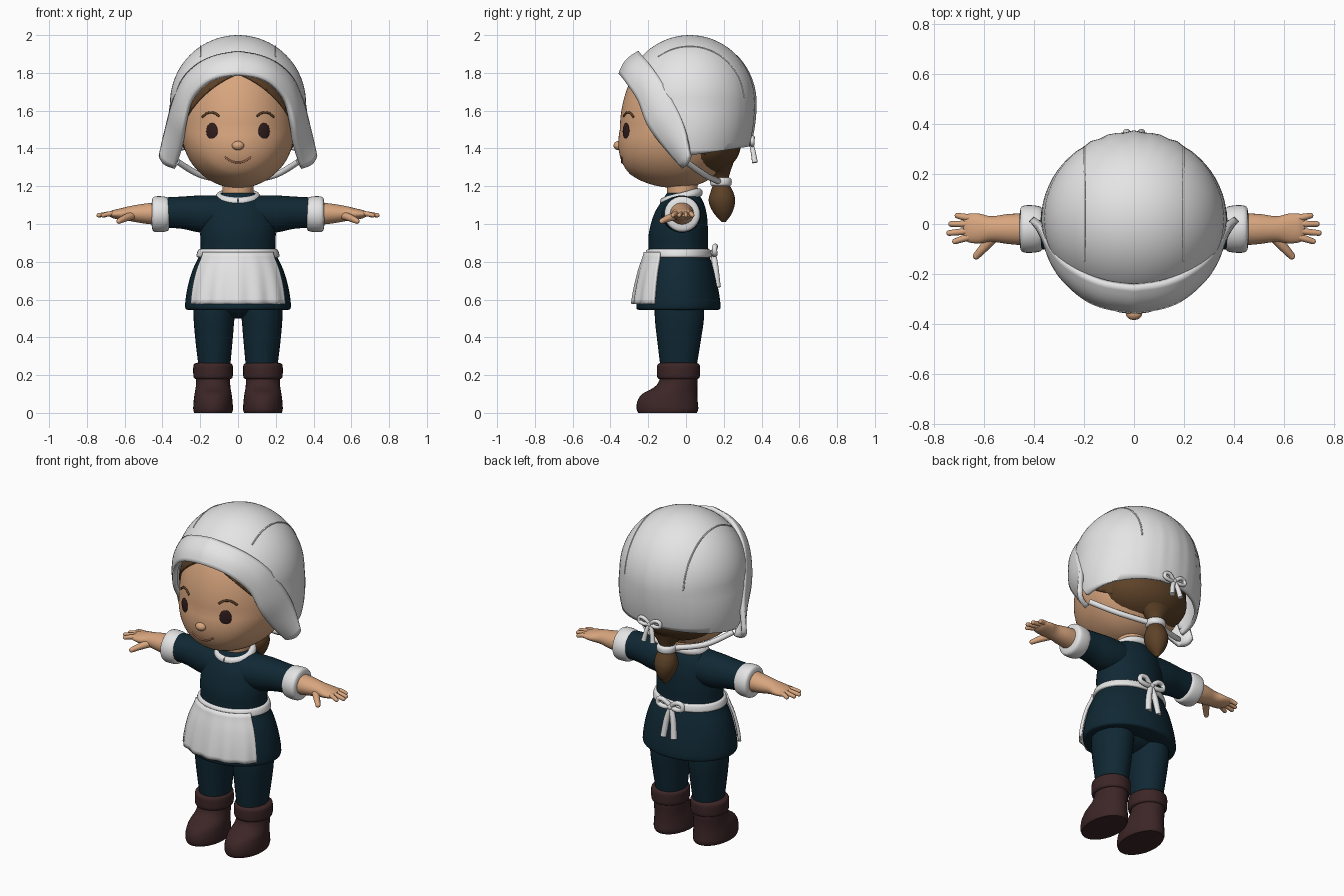
import bpy, bmesh
from math import sin, cos, pi, radians, sqrt
from mathutils import Vector, Matrix

if "Cube" in bpy.data.objects:
    bpy.data.objects.remove(bpy.data.objects["Cube"])


def material(name, *rgb):
    m = bpy.data.materials.new(name)
    m.use_nodes = True
    m.diffuse_color = (*rgb, 1)
    m.node_tree.nodes["Principled BSDF"].inputs["Base Color"].default_value = (*rgb, 1)
    return m


WHITE = material("white linen", .78, .78, .78)
SKIN = material("skin", .69, .38, .21)
LINE = material("lip line", .42, .18, .1)
NAVY = material("navy cloth", .005, .021, .034)
BOOT = material("boot leather", .046, .019, .02)
HAIR = material("brown hair", .11, .054, .021)
EYE = material("dark eye", .03, .012, .012)


def add_object(name, mesh, mat, thickness=0, mirror=False, angle=50):
    mesh.materials.clear()
    mesh.materials.append(mat)
    ob = bpy.data.objects.new(name, mesh)
    bpy.context.collection.objects.link(ob)
    bpy.ops.object.select_all(action='DESELECT')
    ob.select_set(True)
    bpy.context.view_layer.objects.active = ob
    bpy.ops.object.shade_smooth_by_angle(angle=radians(angle))
    if mirror:
        ob.modifiers.new("Mirror", 'MIRROR')
    if thickness:
        solid = ob.modifiers.new("Solidify", 'SOLIDIFY')
        solid.thickness, solid.offset = thickness, -1
    return ob


def from_bmesh(name, bm, mat, **options):
    bmesh.ops.recalc_face_normals(bm, faces=bm.faces)
    mesh = bpy.data.meshes.new(name)
    bm.to_mesh(mesh)
    bm.free()
    return add_object(name, mesh, mat, **options)


def spline(rows, steps=4):
    """Catmull-Rom interpolation of rows of numbers."""
    rows = [Vector(r) for r in rows]
    out = []
    for i in range(len(rows) - 1):
        p, a, b, q = rows[max(i - 1, 0)], rows[i], rows[i + 1], rows[min(i + 2, len(rows) - 1)]
        for t in (k / steps for k in range(steps)):
            out.append(.5 * (2 * a + (b - p) * t + (2 * p - 5 * a + 4 * b - q) * t * t
                             + (3 * a - p - 3 * b + q) * t ** 3))
    return out + [rows[-1]]


def surface(name, rows, mat, closed=False, **options):
    """Skin a grid of points; closed rows become a capped tube."""
    bm = bmesh.new()
    grid = [[bm.verts.new(p) for p in row] for row in rows]
    n = len(grid[0])
    for low, high in zip(grid, grid[1:]):
        for j in range(n if closed else n - 1):
            k = (j + 1) % n
            bm.faces.new((low[j], low[k], high[k], high[j]))
    if closed:
        bm.faces.new(grid[0])
        bm.faces.new(grid[-1])
    return from_bmesh(name, bm, mat, **options)


def loft(name, rings, mat, along_x=False, side=1, n=32):
    """Rings are (position, radius, radius, centre, centre) along z or x."""
    rows = []
    for p, a, b, c, d in spline(rings):
        turn = [2 * pi * i / n for i in range(n)]
        if along_x:
            rows.append([(side * p, c + a * cos(t), d + b * sin(t)) for t in turn])
        else:
            rows.append([(side * c + a * cos(t), d + b * sin(t), p) for t in turn])
    return surface(name, rows, mat, closed=True)


def ball(name, centre, radii, mat, turn=0):
    bm = bmesh.new()
    bmesh.ops.create_uvsphere(bm, u_segments=32, v_segments=20, radius=1)
    bm.transform(Matrix.Translation(centre) @ Matrix.Rotation(turn, 4, 'Z') @ Matrix.Diagonal((*radii, 1)))
    return from_bmesh(name, bm, mat)


def tube(name, points, radius, mat, taper=1, cyclic=False):
    curve = bpy.data.curves.new(name, 'CURVE')
    curve.dimensions, curve.bevel_depth, curve.bevel_resolution = '3D', radius, 3
    curve.use_fill_caps = True
    path = spline(points, 5)
    line = curve.splines.new('POLY')
    line.points.add(len(path) - 1)
    line.use_cyclic_u = cyclic
    for i, (pt, co) in enumerate(zip(line.points, path)):
        pt.co = (*co, 1)
        pt.radius = 1 + (taper - 1) * i / (len(path) - 1)
    ob = bpy.data.objects.new(name, curve)
    bpy.context.collection.objects.link(ob)
    mesh = bpy.data.meshes.new_from_object(ob.evaluated_get(bpy.context.evaluated_depsgraph_get()))
    bpy.data.objects.remove(ob)
    return add_object(name, mesh, mat)


def bow(name, centre, size, tail, radius):
    c = Vector(centre)
    ball(name + "_knot", c, (radius * 1.5,) * 3, WHITE)
    for side, word in ((1, "left"), (-1, "right")):
        loop = [(0, 0, 0), (.6, .15, .5), (1.1, .1, .45), (1.15, .1, .05), (.6, .1, -.1), (0, 0, 0)]
        tube(f"{name}_{word}_loop", [c + Vector((side * x, y, z)) * size for x, y, z in loop], radius, WHITE)
        ends = [(0, 0, 0), (.3 * size, .01, -tail * .4), (.5 * size, .02, -tail)]
        tube(f"{name}_{word}_tail", [c + Vector((side * x, y, z)) for x, y, z in ends], radius, WHITE, 1.4)


# Head: a sphere with a full lower face
HEAD = Vector((0, -.04, 1.5))


def head_point(p, scale=1):
    z = p.z * (.45 if p.z > 0 else .31)
    y = .31 * p.y - .24 * max(0, -z) * min(1, max(0, -p.y) * 1.5)
    return HEAD + Vector((.3 * p.x, y, z)) * scale


def on_face(x, z, out=0):
    u, w = x / .3, (z - HEAD.z) / (.45 if z > HEAD.z else .31)
    p = head_point(Vector((u, -sqrt(1 - u * u - w * w), w)))
    return p + Vector((0, -out, 0))


def sphere_mesh(mapping):
    bm = bmesh.new()
    bmesh.ops.create_uvsphere(bm, u_segments=64, v_segments=40, radius=1)
    for v in bm.verts:
        v.co = mapping(v.co.copy())
    return bm


def cut(bm, point, normal):
    """Remove everything on the side the normal points to."""
    bmesh.ops.bisect_plane(bm, geom=bm.verts[:] + bm.edges[:] + bm.faces[:], dist=1e-5,
                           plane_co=point, plane_no=normal, clear_outer=True)


from_bmesh("head", sphere_mesh(head_point), SKIN)
ball("nose", on_face(0, 1.415), (.032, .025, .024), SKIN)
tube("mouth", [on_face(x, 1.325 + 6 * x * x, .001) for x in (-.07, -.035, 0, .035, .07)], .005, LINE)

# Hair shell parted in the middle, nape and ponytail
hair = sphere_mesh(lambda p: head_point(p, 1.03))
part, temple, ear = on_face(0, 1.79), on_face(.22, 1.635), Vector((.295, .02, 1.4))
cut(hair, part, -(temple - part).cross(ear - temple))
cut(hair, (0, 0, 0), (-1, 0, 0))
from_bmesh("hair", hair, HAIR, thickness=.012, mirror=True)
ball("nape_hair", (0, .08, 1.42), (.26, .21, .165), HAIR)
loft("ponytail", [(1.32, .12, .09, 0, .16), (1.26, .055, .05, 0, .18), (1.22, .04, .04, 0, .185),
                  (1.17, .06, .06, 0, .19), (1.12, .066, .07, 0, .19), (1.06, .045, .05, 0, .195),
                  (1.01, .008, .01, 0, .2)], HAIR)
loft("ponytail_tie", [(1.2, .045, .045, 0, .185), (1.21, .056, .056, 0, .185),
                      (1.235, .056, .056, 0, .185), (1.245, .045, .045, 0, .185)], WHITE)


# Cap: dome trimmed at the brim seam and the nape, gathered at the back
def cap_point(p):
    low = max(0, -p.z)
    gather = 1 + .012 * cos(40 * p.x) * max(0, p.y) * (p.z < .7) * (abs(p.x) < .6)
    return Vector((.36 * p.x * (1 + .25 * low), .02 + .35 * p.y * gather, 1.64 + p.z * (.36 if p.z > 0 else .55)))


cap = sphere_mesh(cap_point)
cut(cap, (0, -.265, 1.89), (0, -.53, -.27))
cut(cap, (0, 0, 1.36), (0, .15, -1))
from_bmesh("cap", cap, WHITE, thickness=.02)
for side, word in ((1, "left"), (-1, "right")):
    seam = [cap_point(Vector((side * .55, -.835 * cos(a), .835 * sin(a)))) for a in (radians(d) for d in range(55, 190, 15))]
    tube(f"cap_{word}_seam", seam, .004, WHITE)

# Turned-back brim, from the face opening to the seam
opening = [(0, -.345, 1.79), (.1, -.33, 1.775), (.18, -.3, 1.735), (.25, -.245, 1.65),
           (.283, -.2, 1.53), (.3, -.12, 1.42), (.33, -.01, 1.3)]
seam = [(0, -.245, 1.905), (.11, -.23, 1.885), (.2, -.195, 1.845), (.28, -.14, 1.77),
        (.335, -.07, 1.65), (.37, -.01, 1.52), (.41, .02, 1.36)]
rows = []
for a, b in zip(spline(opening), spline(seam)):
    away = ((a + b) / 2 - Vector((0, .02, 1.6))).normalized()
    rows.append([a.lerp(b, t) + away * .018 * sin(pi * t) for t in (i / 8 for i in range(9))])
mirrored = [[Vector((-p.x, p.y, p.z)) for p in row] for row in rows[:0:-1]]
brim = surface("cap_brim", mirrored + rows, WHITE, thickness=.028)
brim.modifiers["Solidify"].offset = 0
bow("cap_bow", (0, .345, 1.425), .06, .1, .011)

# Dress, with its profile reused by the apron
DRESS = [(.545, .262, .208, 0, -.04), (.56, .28, .223, 0, -.04), (.65, .27, .212, 0, -.04),
         (.75, .243, .19, 0, -.04), (.85, .2, .16, 0, -.04), (.95, .2, .157, 0, -.04),
         (1.05, .19, .14, 0, -.03), (1.12, .15, .11, 0, -.02), (1.165, .09, .08, 0, -.02)]
loft("dress", DRESS, NAVY, n=48)
ball("hips", (0, -.035, .6), (.21, .13, .1), NAVY)
loft("neck", [(1.08, .09, .085, 0, -.02), (1.15, .082, .08, 0, -.02), (1.25, .085, .085, 0, -.02)], SKIN)
ring = [2 * pi * i / 16 for i in range(17)]
tube("collar", [(.095 * sin(a), -.025 - .09 * cos(a), 1.142 - .024 * cos(a)) for a in ring], .024, WHITE)

# Apron with soft folds, waistband and bow
rows = []
for z, rx, ry, cx, cy in spline(DRESS):
    if .57 < z < .86:
        fall = (.86 - z) / .28
        angles = [radians(-57 + 114 * i / 48) for i in range(49)]
        grow = [.016 + .005 * fall * cos(a * 17) for a in angles]
        rows.append([((rx + g) * sin(a), cy - (ry + g) * cos(a), z) for a, g in zip(angles, grow)])
apron = surface("apron", rows, WHITE, thickness=.016)
apron.modifiers["Solidify"].offset = 0
loft("waistband", [(.822, .208, .165, 0, -.04), (.83, .22, .176, 0, -.04),
                   (.86, .212, .17, 0, -.04), (.868, .2, .158, 0, -.04)], WHITE, n=48)
bow("apron_bow", (0, .145, .845), .07, .18, .014)

# Paired parts; the model's left is +x
for side, word in ((1, "left"), (-1, "right")):
    eye = on_face(side * .138, 1.49)
    ball(f"{word}_eye", eye, (.034, .008, .045), EYE, side * radians(28))
    brow = [(.1, 1.57), (.125, 1.588), (.16, 1.588), (.19, 1.565)]
    tube(f"{word}_eyebrow", [on_face(side * x, z, .001) for x, z in brow], .006, HAIR)
    tube(f"{word}_cap_strap", [(side * .32, 0, 1.33), (side * .2, .1, 1.26), (side * .04, .175, 1.225)], .016, WHITE)

    loft(f"{word}_sleeve", [(.06, .11, .1, -.03, 1.05), (.2, .1, .098, -.022, 1.053),
                            (.3, .086, .085, -.02, 1.06), (.4, .08, .08, -.02, 1.06)], NAVY, True, side)
    loft(f"{word}_cuff", [(x, r, r, -.02, 1.052) for x, r in
                          ((.364, .07), (.372, .088), (.41, .095), (.448, .09), (.457, .06))], WHITE, True, side)
    loft(f"{word}_forearm_and_palm",
         [(.43, .064, .06, -.022, 1.055), (.5, .06, .052, -.02, 1.055), (.57, .051, .04, -.02, 1.055),
          (.62, .06, .03, -.018, 1.053), (.66, .057, .022, -.016, 1.052), (.68, .046, .012, -.015, 1.052)],
         SKIN, True, side)
    for i, (y, reach) in enumerate(((.028, .705), (0, .73), (-.03, .738), (-.058, .715))):
        joints = [(side * .64, y * .8, 1.054), (side * .68, y, 1.054), (side * reach, y * 1.2, 1.046)]
        tube(f"{word}_finger_{i + 1}", joints, .016, SKIN, .7)
        ball(f"{word}_fingertip_{i + 1}", joints[-1], (.0112,) * 3, SKIN)
    joints = [(side * .56, -.05, 1.045), (side * .6, -.095, 1.03), (side * .63, -.128, 1.015)]
    tube(f"{word}_thumb", joints, .023, SKIN, .6)
    ball(f"{word}_thumb_tip", joints[-1], (.0138,) * 3, SKIN)

    loft(f"{word}_leg", [(.6, .113, .13, .122, -.035), (.5, .108, .13, .127, -.035),
                         (.38, .098, .115, .127, -.037), (.24, .083, .095, .125, -.04)], NAVY, side=side)
    loft(f"{word}_boot", [(0, .1, .155, .132, -.098), (.02, .105, .163, .132, -.098),
                          (.06, .103, .16, .132, -.098), (.1, .098, .146, .132, -.086),
                          (.135, .092, .115, .132, -.055), (.17, .09, .102, .132, -.04),
                          (.22, .09, .1, .132, -.038)], BOOT, side=side)
    loft(f"{word}_boot_cuff", [(z, .105 - d, .114 - d, .132, -.04) for z, d in
                               ((.178, .02), (.186, .003), (.22, 0), (.256, .003), (.266, .025))], BOOT, side=side)
